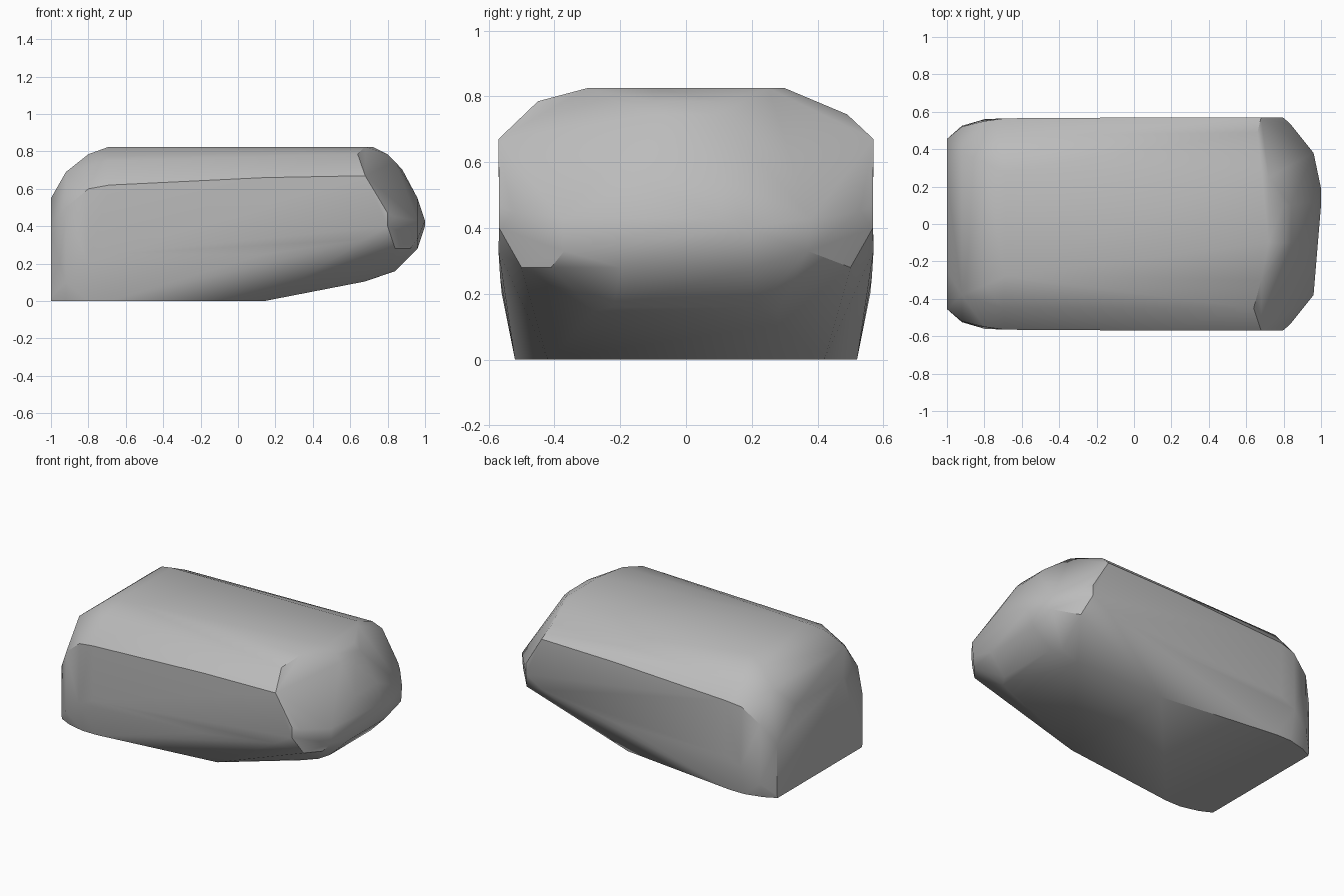
import bpy, bmesh, math

cube = bpy.data.objects.get("Cube")
if cube:
    bpy.data.objects.remove(cube, do_unlink=True)

# Plain stone grey
stone = bpy.data.materials.new("stone grey")
stone.use_nodes = True
grey = (0.5, 0.5, 0.5, 1.0)
stone.diffuse_color = grey
stone.node_tree.nodes["Principled BSDF"].inputs["Base Color"].default_value = grey


def section(x, floor, belly, brow, crown):
    """Mirrored cross-section; each argument is a (half width, height) pair."""
    return [(x, side * width, height)
            for width, height in (floor, belly, brow, crown)
            for side in (-1, 1)]


# Cross-sections from the flat end to the rounded nose
points = []
points += section(-1.0, (.45, 0), (.455, .02), (.455, .36), (.25, .55))
points += section(-.92, (.49, 0), (.525, .1), (.52, .5), (.38, .69))
points += section(-.8, (.52, 0), (.56, .2), (.55, .6), (.33, .785))
points += section(-.69, (.52, 0), (.565, .25), (.565, .62), (.28, .825))
points += section(.14, (.42, 0), (.565, .25), (.57, .66), (.3, .825))
points += section(.68, (.28, .105), (.57, .33), (.57, .67), (.3, .825))
points += section(.8, (.28, .147), (.568, .4), (.568, .47), (.1, .785))
points += section(.84, (.22, .16), (.5, .28), (.53, .45), (.1, .745))
points += section(.96, (.2, .28), (.37, .33), (.38, .43), (.12, .55))

# Uneven shoulders, crest and nose tip
points += [(.64, -.45, .785), (-.7, -.45, .75), (.66, .49, .745), (-.72, .47, .73),
           (.72, -.1, .825), (.72, .25, .825), (.88, 0, .7),
           (1, .19, .4), (1, .1, .43), (.92, -.41, .28)]

# Skin the sections with one convex shell
bm = bmesh.new()
for point in points:
    bm.verts.new(point)
hull = bmesh.ops.convex_hull(bm, input=bm.verts)
inside = {v for v in hull["geom_interior"] if isinstance(v, bmesh.types.BMVert)}
bmesh.ops.delete(bm, geom=list(inside), context="VERTS")
bmesh.ops.dissolve_limit(bm, angle_limit=math.radians(2), verts=bm.verts, edges=bm.edges)
bmesh.ops.recalc_face_normals(bm, faces=bm.faces)

mesh = bpy.data.meshes.new("boulder")
bm.to_mesh(mesh)
bm.free()
mesh.materials.append(stone)

boulder = bpy.data.objects.new("boulder", mesh)
bpy.context.collection.objects.link(boulder)
bpy.ops.object.select_all(action="DESELECT")
boulder.select_set(True)
bpy.context.view_layer.objects.active = boulder
bpy.ops.object.shade_smooth_by_angle(angle=math.radians(35))
